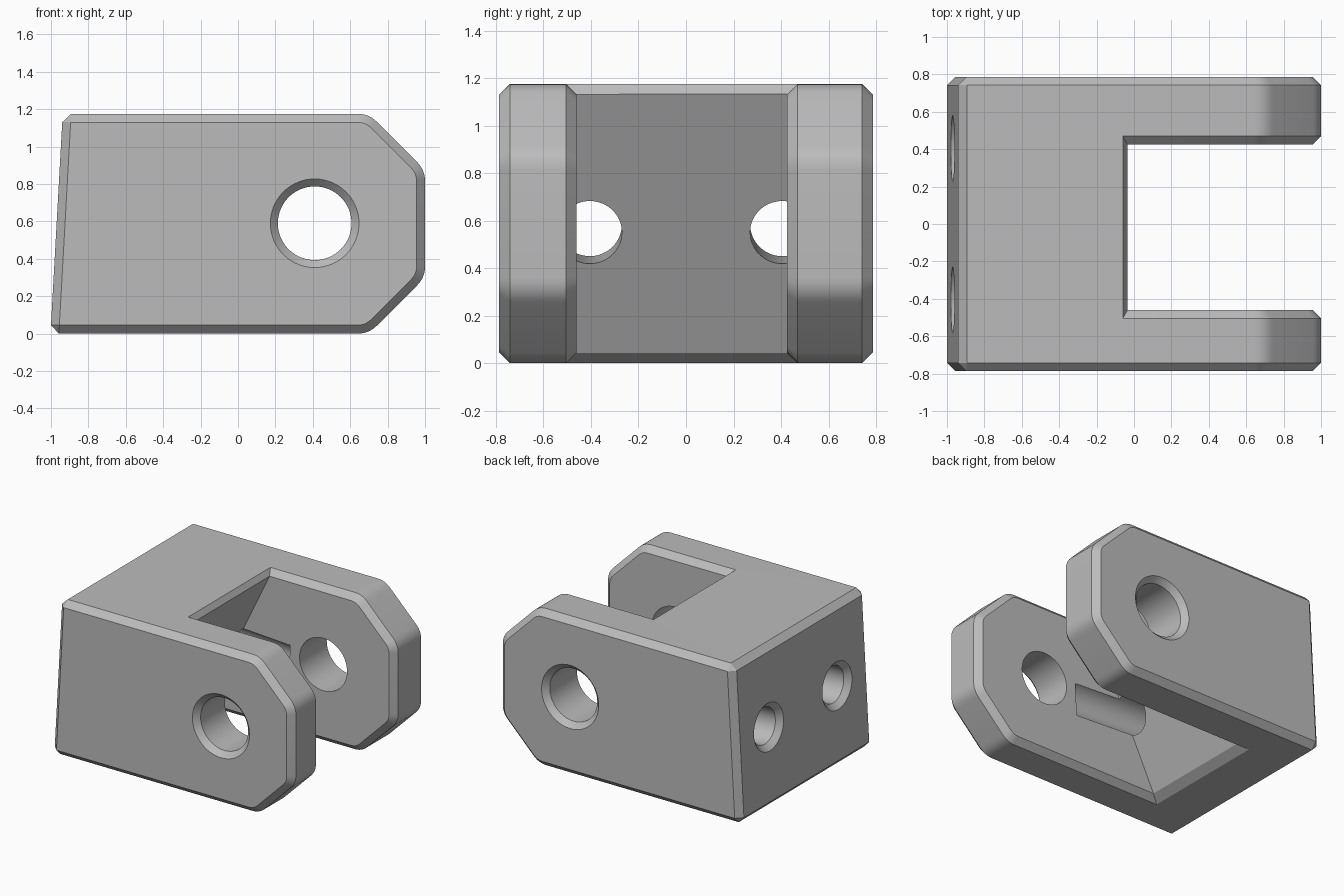
import bpy, bmesh, math
from mathutils import Vector, Matrix

HALF_WIDTH, HEIGHT, CHAMFER = 0.787, 1.175, 0.045
BACK_LEAN = 0.0555   # lean of the back face per unit of height
WALL_LEAN = 0.48     # overhang of the slot wall per unit of height

cube = bpy.data.objects.get("Cube")
if cube:
    bpy.data.objects.remove(cube)


def make_object(name, bm):
    bmesh.ops.recalc_face_normals(bm, faces=bm.faces[:])
    mesh = bpy.data.meshes.new(name)
    bm.to_mesh(mesh)
    bm.free()
    obj = bpy.data.objects.new(name, mesh)
    bpy.context.scene.collection.objects.link(obj)
    return obj


def prism(name, outline, y0, y1):
    """Side outline in x and z, extruded along y."""
    bm = bmesh.new()
    face = bm.faces.new([bm.verts.new((x, y0, z)) for x, z in outline])
    side = bmesh.ops.extrude_face_region(bm, geom=[face])["geom"]
    verts = [g for g in side if isinstance(g, bmesh.types.BMVert)]
    bmesh.ops.translate(bm, verts=verts, vec=(0, y1 - y0, 0))
    return make_object(name, bm)


def lathe(name, profile, origin, axis, sides=64):
    """Closed turned solid; the profile lists radius and distance on the axis."""
    bm = bmesh.new()
    rings = []
    for r, t in profile:
        angles = [2 * math.pi * i / sides for i in range(sides)]
        rings.append([bm.verts.new((r * math.cos(a), r * math.sin(a), t)) for a in angles])
    for a, b in zip(rings, rings[1:]):
        for i in range(sides):
            j = (i + 1) % sides
            bm.faces.new((a[i], a[j], b[j], b[i]))
    bm.faces.new(rings[0])
    bm.faces.new(rings[-1])
    turn = Vector(axis).to_track_quat("Z", "Y").to_matrix().to_4x4()
    bm.transform(Matrix.Translation(origin) @ turn)
    return make_object(name, bm)


def cut(target, cutter):
    mod = target.modifiers.new("cut", "BOOLEAN")
    mod.operation, mod.solver, mod.object = "DIFFERENCE", "EXACT", cutter
    bpy.context.view_layer.update()
    graph = bpy.context.evaluated_depsgraph_get()
    target_mesh = bpy.data.meshes.new_from_object(target.evaluated_get(graph))
    target.modifiers.clear()
    target.data = target_mesh
    bpy.data.objects.remove(cutter)


def rounded(prev, corner, nxt, reach=0.06, steps=6):
    p, c, n = Vector(prev), Vector(corner), Vector(nxt)
    a = c + (p - c).normalized() * reach
    b = c + (n - c).normalized() * reach
    pts = []
    for i in range(steps + 1):
        t = i / steps
        pts.append(tuple(a * (1 - t) ** 2 + c * 2 * t * (1 - t) + b * t * t))
    return pts


# Body outline: leaning back, cut and rounded nose
x_back = -1.0025
corners = [(x_back, 0), (0.7, 0), (1, 0.3), (1, HEIGHT - 0.3), (0.7, HEIGHT),
           (x_back + HEIGHT * BACK_LEAN, HEIGHT)]
outline = [corners[0]]
for i in range(1, 5):
    outline += rounded(corners[i - 1], corners[i], corners[i + 1])
outline.append(corners[5])
body = prism("clevis_bracket", outline, -HALF_WIDTH, HALF_WIDTH)

# Slot between the arms, with a leaning end wall
wall_x = lambda z: -0.015 - WALL_LEAN * (HEIGHT - z)
low, high = -0.2, HEIGHT + 0.2
slot = [(wall_x(low), low), (1.5, low), (1.5, high), (wall_x(high), high)]
cut(body, prism("slot_cutter", slot, -0.46, 0.425))

# Chamfer every sharp outward edge
bm = bmesh.new()
bm.from_mesh(body.data)
bmesh.ops.remove_doubles(bm, verts=bm.verts[:], dist=1e-5)
bmesh.ops.dissolve_limit(bm, angle_limit=0.01, verts=bm.verts[:], edges=bm.edges[:])
sharp = [e for e in bm.edges if e.is_manifold and e.calc_face_angle_signed() > 0.5]
bmesh.ops.bevel(bm, geom=sharp, offset=CHAMFER, offset_type="OFFSET", segments=1,
                profile=0.5, affect="EDGES", clamp_overlap=False)
bmesh.ops.recalc_face_normals(bm, faces=bm.faces[:])
bm.to_mesh(body.data)
bm.free()

# Cross pin hole, countersunk on both outer faces
W = HALF_WIDTH
pin = [(0.337, -W - 0.1), (0.197, -W + 0.04), (0.197, W - 0.04), (0.337, W + 0.1)]
cut(body, lathe("pin_hole_cutter", pin, (0.41, 0, 0.59), (0, 1, 0)))

# Two bolt holes square to the back face, grooving the arms
bolt = [(0.275, -0.1), (0.135, 0.04), (0.135, 1.1)]
mid = HEIGHT / 2
for side in (-1, 1):
    start = (x_back + mid * BACK_LEAN, side * 0.405, mid)
    cut(body, lathe("bolt_hole_cutter", bolt, start, (1, 0, -BACK_LEAN)))

# Plain grey metal
grey = bpy.data.materials.new("grey_metal")
grey.use_nodes = True
colour = (0.5, 0.5, 0.5, 1)
grey.diffuse_color = colour
grey.node_tree.nodes["Principled BSDF"].inputs["Base Color"].default_value = colour
body.data.materials.clear()
body.data.materials.append(grey)
for poly in body.data.polygons:
    poly.material_index = 0

bpy.ops.object.select_all(action="DESELECT")
body.select_set(True)
bpy.context.view_layer.objects.active = body
bpy.ops.object.shade_smooth_by_angle(angle=math.radians(25))
